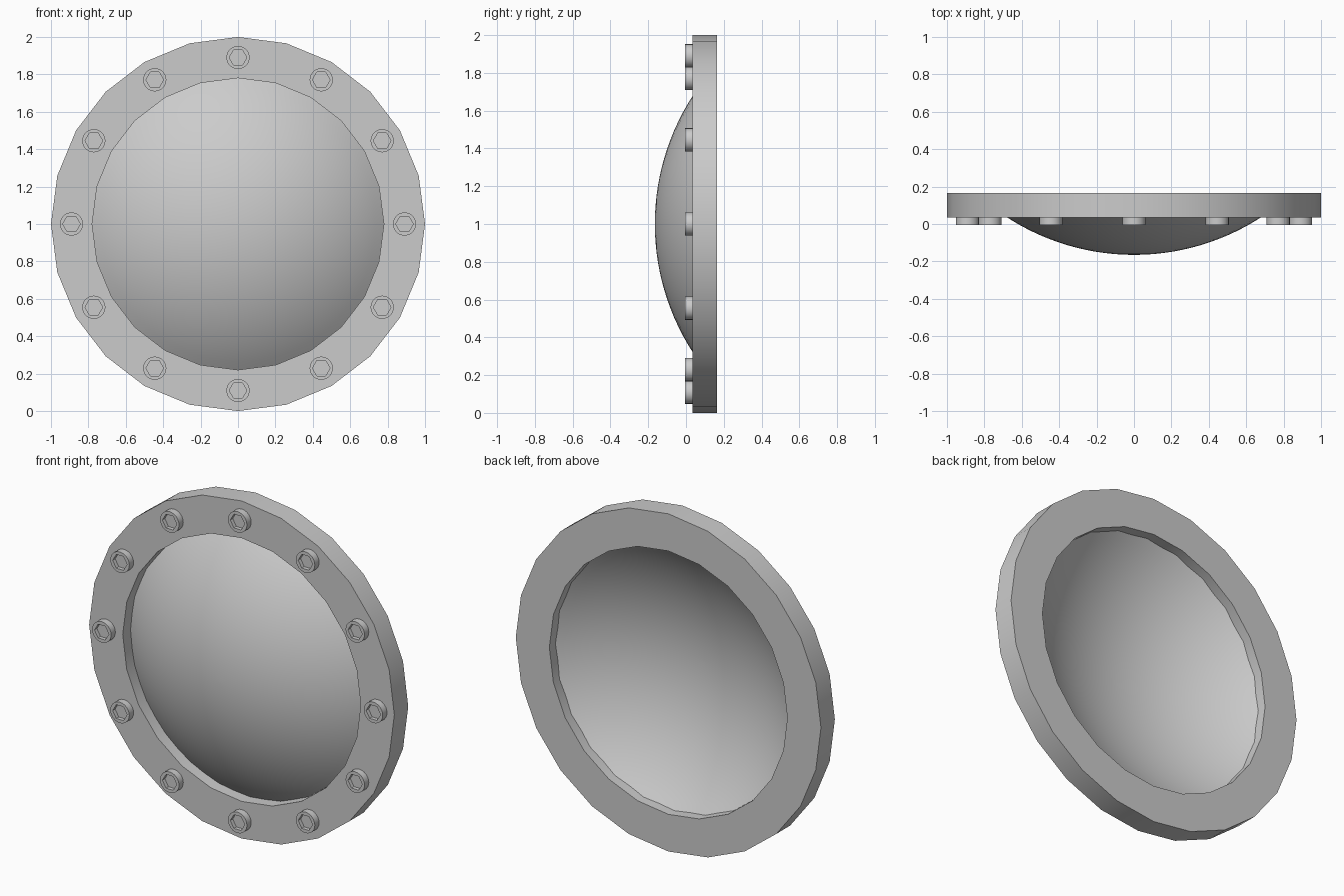
import bpy
import bmesh
from math import sin, cos, pi, radians, sqrt

cube = bpy.data.objects.get("Cube")
if cube:
    bpy.data.objects.remove(cube, do_unlink=True)

grey = bpy.data.materials.new("metal_grey")
grey.use_nodes = True
colour = (0.6, 0.6, 0.6, 1)
grey.diffuse_color = colour
grey.node_tree.nodes["Principled BSDF"].inputs["Base Color"].default_value = colour


def circle(radius):
    return lambda angle: radius


def hexagon(radius):
    return lambda angle: radius * cos(pi / 6) / cos(angle % (pi / 3) - pi / 6)


def loft(name, sections, sides, closed=False, cap_start=False, cap_end=False):
    """Join outlines (radius function, y) stacked along the y axis."""
    bm = bmesh.new()
    rings = []
    for outline, y in sections:
        angles = [2 * pi * i / sides for i in range(sides)]
        rings.append([bm.verts.new((outline(a) * cos(a), y, outline(a) * sin(a)))
                      for a in angles])
    pairs = list(zip(rings, rings[1:]))
    if closed:
        pairs.append((rings[-1], rings[0]))
    for a, b in pairs:
        for i in range(sides):
            j = (i + 1) % sides
            bm.faces.new((a[i], a[j], b[j], b[i]))
    if cap_start:
        bm.faces.new(rings[0])
    if cap_end:
        bm.faces.new(rings[-1])
    bmesh.ops.recalc_face_normals(bm, faces=bm.faces)
    mesh = bpy.data.meshes.new(name)
    bm.to_mesh(mesh)
    bm.free()
    mesh.materials.append(grey)
    return mesh


def place(name, mesh, x=0, z=1):
    obj = bpy.data.objects.new(name, mesh)
    obj.location = (x, 0, z)
    bpy.context.collection.objects.link(obj)
    return obj


def smooth(obj):
    bpy.ops.object.select_all(action="DESELECT")
    obj.select_set(True)
    bpy.context.view_layer.objects.active = obj
    bpy.ops.object.shade_smooth_by_angle(angle=radians(30))


# Flat flange ring
FRONT, BACK = 0.035, 0.165
outer, inner = circle(1), circle(0.78)
ring = loft("flange_ring", [(outer, FRONT), (outer, BACK), (inner, BACK), (inner, FRONT)],
            24, closed=True)
smooth(place("flange_ring", ring))

# Thin domed window, bulging forward through the ring
R, APEX, RIM, STEPS = 1.25, -0.165, 0.785, 16
radii = [RIM * (i + 0.3) / (STEPS + 0.3) for i in range(STEPS + 1)]
dome = loft("dome", [(circle(r), APEX + R - sqrt(R * R - r * r)) for r in radii],
            48, cap_start=True)
smooth(place("dome", dome))

# Round bolt heads with hexagonal sockets
head, socket = circle(0.062), hexagon(0.047)
bolt = loft("bolt", [(head, FRONT + 0.005), (head, -0.005), (socket, -0.005), (socket, 0.018)],
            24, cap_start=True, cap_end=True)
for i in range(12):
    a = i * pi / 6
    obj = place(f"bolt_{i + 1}", bolt, 0.89 * cos(a), 1 + 0.89 * sin(a))
    if i == 0:
        smooth(obj)
